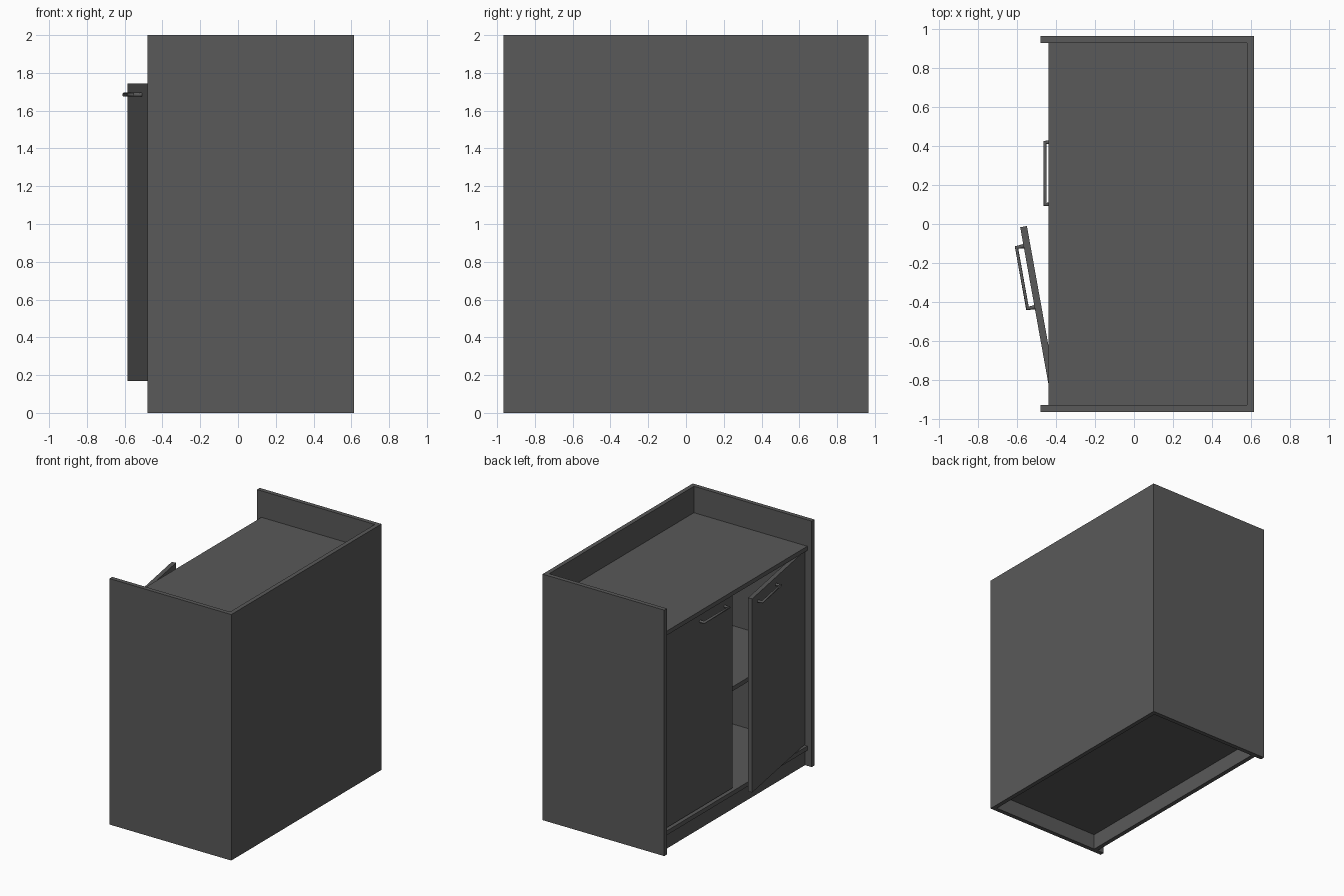
import bpy
from math import radians
from mathutils import Matrix, Vector

cube = bpy.data.objects.get("Cube")
if cube:
    bpy.data.objects.remove(cube, do_unlink=True)

# One flat dark grey for the whole cabinet
grey = bpy.data.materials.new("dark_grey")
grey.use_nodes = True
colour = (0.1, 0.1, 0.1, 1)
grey.diffuse_color = colour
grey.node_tree.nodes["Principled BSDF"].inputs["Base Color"].default_value = colour

T = 0.035                      # board thickness
FRONT, BACK = -0.48, 0.615     # side panel extents in x
HALF = 0.965                   # half the overall length in y
INNER = HALF - T
LIP = -0.44                    # front edge of top and bottom boards
DOOR = -0.42                   # outer face of the doors


def board(name, x, y, z):
    """Box panel between the given (low, high) limits."""
    bpy.ops.mesh.primitive_cube_add(size=1)
    ob = bpy.context.object
    ob.name = name
    limits = (x, y, z)
    size = [hi - lo for lo, hi in limits]
    mid = Vector([(lo + hi) / 2 for lo, hi in limits])
    ob.data.transform(Matrix.Translation(mid) @ Matrix.Diagonal((*size, 1)))
    ob.data.materials.append(grey)
    return ob


def handle(name, y0, y1, z):
    """Round bar bent into a pull, standing off the door face."""
    r = 0.011
    reach = DOOR - 0.048 + r
    curve = bpy.data.curves.new(name, "CURVE")
    curve.dimensions = "3D"
    curve.bevel_depth = r
    curve.bevel_resolution = 2
    curve.use_fill_caps = True
    path = [(DOOR, y0 + r), (reach, y0 + r), (reach, y1 - r), (DOOR, y1 - r)]
    spline = curve.splines.new("POLY")
    spline.points.add(len(path) - 1)
    for point, (x, y) in zip(spline.points, path):
        point.co = (x, y, z, 1)
    curve.materials.append(grey)
    ob = bpy.data.objects.new(name, curve)
    bpy.context.collection.objects.link(ob)
    return ob


# Carcass: full-height sides and back
for side, s in (("near", -1), ("far", 1)):
    board(side + "_side_panel", (FRONT, BACK), sorted((s * INNER, s * HALF)), (0, 2))
span = (-INNER, INNER)
board("back_panel", (BACK - T, BACK), span, (0, 2))

# Horizontal boards and recessed plinth
inside = BACK - T
board("top_board", (LIP, inside), span, (1.75, 1.785))
board("middle_shelf", (DOOR + T + 0.005, inside), span, (0.925, 0.96))
board("bottom_board", (LIP, inside), span, (0.125, 0.16))
board("plinth", (DOOR, DOOR + T), span, (0, 0.125))

# Doors with handles; the near one stands ajar on its outer edge
hinge = Vector((DOOR, -INNER, 0))
swing = (Matrix.Translation(hinge) @ Matrix.Rotation(radians(10.2), 4, "Z")
         @ Matrix.Translation(-hinge))
for side, s in (("near", -1), ("far", 1)):
    door = board(side + "_door", (DOOR, DOOR + T),
                 sorted((s * 0.002, s * (INNER - 0.001))), (0.17, 1.745))
    y0, y1 = sorted((s * 0.09, s * 0.43))
    pull = handle(side + "_handle", y0, y1, 1.685)
    if s < 0:
        door.matrix_world = swing
        pull.matrix_world = swing
